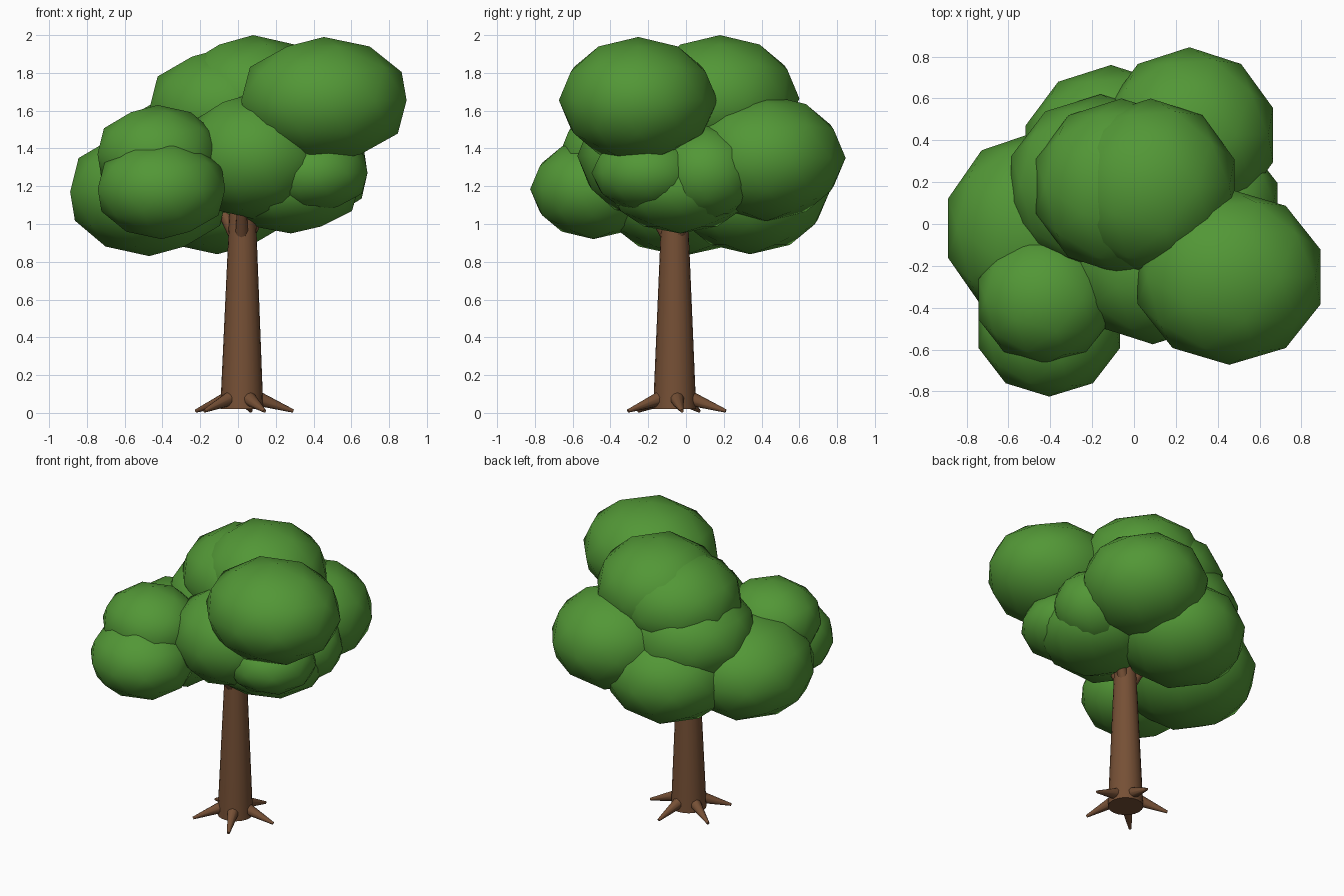
import bpy
import math
from mathutils import Vector

cube = bpy.data.objects.get("Cube")
if cube:
    bpy.data.objects.remove(cube, do_unlink=True)


def flat_colour(name, rgb):
    mat = bpy.data.materials.new(name)
    mat.use_nodes = True
    mat.diffuse_color = (*rgb, 1)
    mat.node_tree.nodes["Principled BSDF"].inputs["Base Color"].default_value = (*rgb, 1)
    return mat


LEAF = flat_colour("leaf_green", (0.085, 0.31, 0.037))
BARK = flat_colour("bark_brown", (0.18, 0.08, 0.036))


def finish(name, mat, angle):
    obj = bpy.context.object
    obj.name = name
    obj.data.materials.append(mat)
    bpy.ops.object.shade_smooth_by_angle(angle=math.radians(angle))


def taper(name, start, end, r1, r2, sides):
    """Tapered limb running from start to end."""
    axis = end - start
    bpy.ops.mesh.primitive_cone_add(
        vertices=sides, radius1=r1, radius2=r2, depth=axis.length,
        location=(start + end) / 2, rotation=axis.to_track_quat("Z", "Y").to_euler())
    finish(name, BARK, 50)


def leaf_clump(name, centre, size):
    """Flattened low-poly ball of leaves; size holds the three half axes."""
    bpy.ops.mesh.primitive_ico_sphere_add(subdivisions=2, radius=1, location=centre)
    bpy.context.object.scale = size
    bpy.ops.object.transform_apply(location=False, rotation=False, scale=True)
    finish(name, LEAF, 80)


def outward(degrees):
    a = math.radians(degrees)
    return Vector((math.cos(a), math.sin(a), 0))


# Trunk
base = Vector((0.02, -0.06, 0.02))
up = Vector((0, 0, 1))
taper("trunk", base, base + Vector((0.005, 0, 1.18)), 0.114, 0.064, 20)

# Roots around the foot
for i in range(5):
    out = outward(8 + 72 * i)
    taper(f"root_{i + 1}", base + out * 0.06 + up * 0.065,
          base + out * 0.275 - up * 0.01, 0.043, 0.009, 10)

# Short branches under the crown
for i in range(3):
    out = outward(30 + 120 * i)
    taper(f"branch_{i + 1}", base + out * 0.04 + up * 0.92,
          base + out * 0.2 + up * 1.18, 0.036, 0.018, 10)

# Crown: name, centre, half axes
CLUMPS = [
    ("upper_front_left", (0.455, -0.253, 1.655), (0.46, 0.42, 0.335)),
    ("top", (0.08, 0.18, 1.665), (0.42, 0.42, 0.335)),
    ("top_side", (-0.06, 0.18, 1.61), (0.43, 0.42, 0.325)),
    ("upper_right", (-0.16, 0.19, 1.41), (0.45, 0.43, 0.335)),
    ("back_left", (0.265, 0.425, 1.35), (0.42, 0.42, 0.335)),
    ("back_right", (-0.11, 0.34, 1.17), (0.43, 0.42, 0.33)),
    ("right", (-0.47, -0.02, 1.17), (0.44, 0.46, 0.34)),
    ("front_right_upper", (-0.425, -0.36, 1.37), (0.335, 0.31, 0.26)),
    ("front_right_lower", (-0.405, -0.49, 1.185), (0.355, 0.335, 0.265)),
    ("front", (0.09, -0.18, 1.36), (0.4, 0.395, 0.335)),
    ("lower_front_left", (0.4, -0.2, 1.27), (0.3, 0.3, 0.21)),
    ("lower_left", (0.4, 0.11, 1.27), (0.3, 0.28, 0.255)),
    ("underside_left", (0.28, -0.03, 1.2), (0.38, 0.39, 0.25)),
]
for name, centre, size in CLUMPS:
    leaf_clump("leaves_" + name, centre, size)
